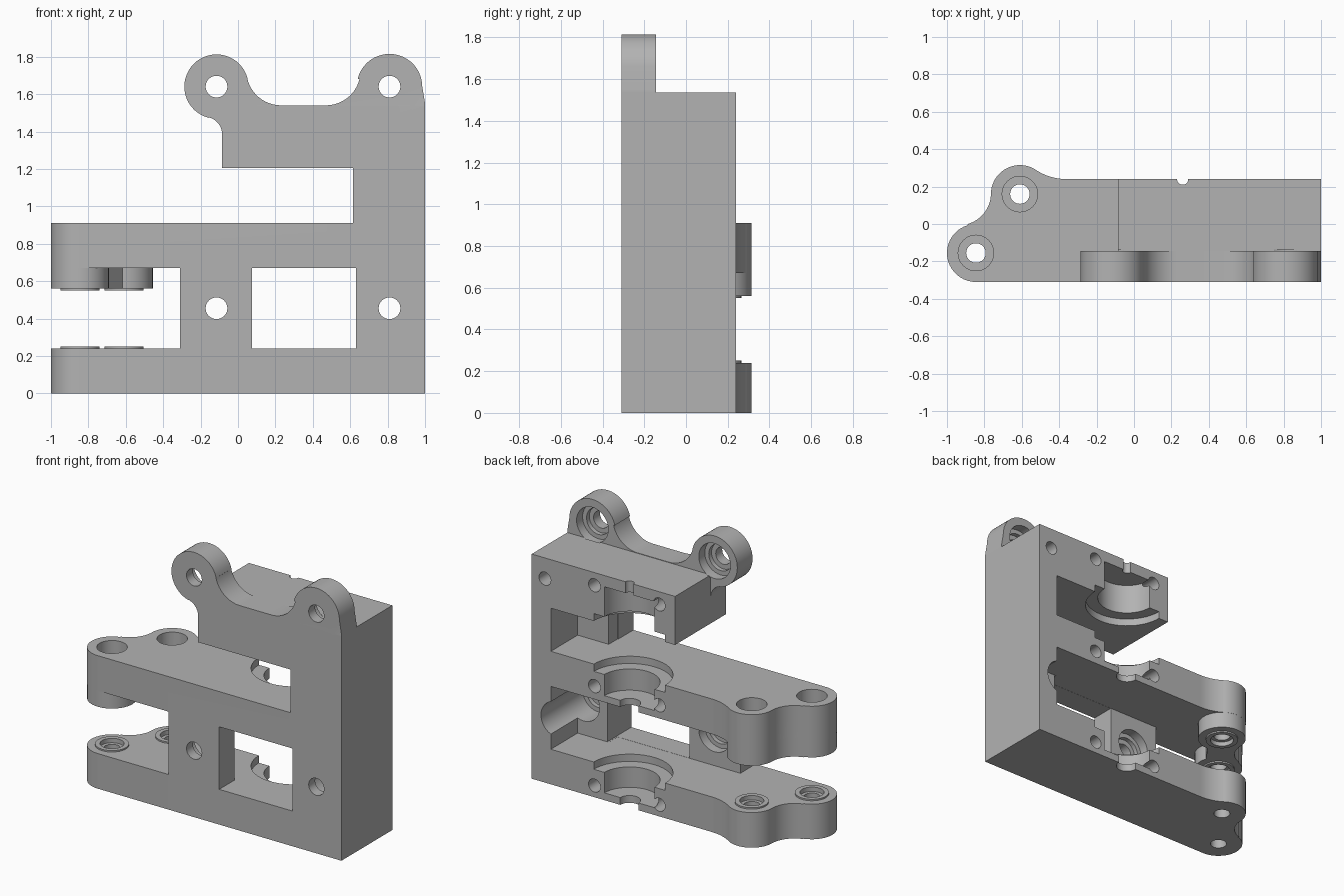
import bpy, bmesh
from math import sin, cos, radians
from mathutils import Matrix, Vector

old = bpy.data.objects.get("Cube")
if old:
    bpy.data.objects.remove(old, do_unlink=True)

grey = bpy.data.materials.new("plain_grey")
grey.use_nodes = True
grey.diffuse_color = (0.45, 0.45, 0.45, 1)
grey.node_tree.nodes["Principled BSDF"].inputs["Base Color"].default_value = grey.diffuse_color

FRONT, PLATE, BACK = -0.31, -0.145, 0.24


def arc(c, r, a, b, n=20):
    angles = [radians(a + (b - a) * i / n) for i in range(n + 1)]
    return [(c[0] + r * cos(t), c[1] + r * sin(t)) for t in angles]


def prism(name, pts, lo, hi, axis="z"):
    """Extrude an outline along z, or an (x, z) outline along y."""
    bm = bmesh.new()
    place = (lambda p, h: (p[0], p[1], h)) if axis == "z" else (lambda p, h: (p[0], h, p[1]))
    face = bm.faces.new([bm.verts.new(place(p, lo)) for p in pts])
    ext = bmesh.ops.extrude_face_region(bm, geom=[face])
    move = Vector(place((0, 0), hi - lo))
    bmesh.ops.translate(bm, vec=move, verts=[v for v in ext["geom"] if isinstance(v, bmesh.types.BMVert)])
    bmesh.ops.recalc_face_normals(bm, faces=bm.faces)
    mesh = bpy.data.meshes.new(name)
    bm.to_mesh(mesh)
    bm.free()
    mesh.materials.append(grey)
    ob = bpy.data.objects.new(name, mesh)
    bpy.context.collection.objects.link(ob)
    return ob


def box(name, x0, x1, y0, y1, z0, z1):
    return prism(name, [(x0, y0), (x1, y0), (x1, y1), (x0, y1)], z0, z1)


def cyl(name, c, r, lo, hi, axis="z", n=40):
    return prism(name, arc(c, r, 0, 360, n)[:-1], lo, hi, axis)


def combine(target, others, operation):
    bpy.ops.object.select_all(action="DESELECT")
    bpy.context.view_layer.objects.active = target
    target.select_set(True)
    for ob in others:
        mod = target.modifiers.new(operation.lower(), "BOOLEAN")
        mod.operation, mod.solver, mod.object = operation, "EXACT", ob
        bpy.ops.object.modifier_apply(modifier=mod.name)
        bpy.data.objects.remove(ob, do_unlink=True)


# Front plate with two mounting lugs
lugs = [(-0.115, 1.64), (0.81, 1.64)]
outline = [(-0.31, 0), (1, 0), (1, 1.55)]
outline += arc(lugs[1], 0.175, 0, 166)
outline += arc((0.47, 1.725), 0.185, -14, -90)
outline += arc((0.23, 1.725), 0.185, -90, -166)
outline += arc(lugs[0], 0.172, 14, 256, 32)
outline += arc((-0.178, 1.385), 0.093, 76, 0)
outline += [(-0.085, 1.205), (0.615, 1.205), (0.615, 0.8), (-0.31, 0.8)]
bracket = prism("bracket_body", outline, FRONT, PLATE, "y")

# Arms ending in a pair of blended lobes
lobes = [(-0.845, -0.155), (-0.61, 0.16)]
arm = [(1, FRONT), (1, BACK)]
arm += arc((-0.36, 0.54), 0.3, -90, -123)
arm += arc(lobes[1], 0.155, 57, 179)
arm += arc((-0.935, 0.164), 0.17, -1, -75)
arm += arc(lobes[0], 0.155, 105, 270)
solids = [prism("lower_arm", arm, 0, 0.24), prism("middle_arm", arm, 0.67, 0.91)]

# Upper block and side column
solids += [
    box("upper_block", -0.085, 1, FRONT, BACK, 1.205, 1.537),
    box("side_column", 0.855, 1, FRONT, BACK, 0, 1.537),
    box("column_front", 0.62, 1, FRONT, -0.05, 0.1, 1.4),
]

# Lobe extensions below the middle arm, joined by a web, and raised rings
web = [(-0.91, -0.04), (-0.78, -0.19), (-0.52, 0.13), (-0.70, 0.22)]
web = [(-0.925, -0.025)] + arc((-0.935, 0.164), 0.17, -75, -1) + [(-0.6, 0.2), (-0.55, 0.1), (-0.76, -0.19)]
solids.append(prism("lobe_web", web[1:], 0.56, 0.7))
for c in lobes:
    solids.append(cyl("lobe_extension", c, 0.1545, 0.56, 0.7))
    solids.append(cyl("upper_ring", c, 0.105, 0.55, 0.6))
    solids.append(cyl("lower_ring", c, 0.105, 0.2, 0.25))
combine(bracket, solids, "UNION")

# Window in the front plate
cuts = [box("window", 0.075, 0.63, -0.5, 0.3, 0.241, 0.669)]

# Bolt holes with counterbores on the rear of the plate
for c in lugs + [(-0.115, 0.455), (0.81, 0.455)]:
    depth = PLATE + 0.01 if c in lugs else 0.3
    cuts.append(cyl("bolt_hole", c, 0.058, -0.5, 0.3, "y"))
    cuts.append(cyl("bolt_counterbore", c, 0.12, -0.21, depth, "y"))
    cuts.append(cyl("bolt_seat", c, 0.09, -0.24, -0.2, "y"))

# Vertical rod holes through the lobes
for c in lobes:
    cuts.append(cyl("rod_hole", c, 0.052, -0.1, 1))
    cuts.append(cyl("rod_counterbore", c, 0.095, 0.72, 1))
    cuts.append(cyl("rod_recess", c, 0.075, 0.53, 0.58))
    cuts.append(cyl("rod_recess", c, 0.075, 0.22, 0.3))

# Stepped half-round seats in the rear edge
axis = (0.26, BACK)
for radius, lo, hi in [
    (0.07, -0.1, 0.3), (0.19, 0.05, 0.3), (0.27, 0.19, 0.3),
    (0.07, 0.6, 1), (0.19, 0.715, 1), (0.27, 0.86, 1),
    (0.19, 1.1, 1.46), (0.27, 1.1, 1.255), (0.03, 1.4, 1.6),
]:
    cuts.append(cyl("round_seat", axis, radius, lo, hi, n=48))

# Small screw holes in the rear faces
for x, z in [(0.525, 0.08), (0.035, 0.08), (0.525, 0.76), (0.035, 0.76),
             (0.525, 1.45), (0.035, 1.45), (0.9, 1.395)]:
    cuts.append(cyl("screw_hole", (x, z), 0.045, 0.0, 0.3, "y", 24))
combine(bracket, cuts, "DIFFERENCE")

bracket.select_set(True)
bpy.context.view_layer.objects.active = bracket
bpy.ops.object.shade_smooth_by_angle(angle=radians(30))
